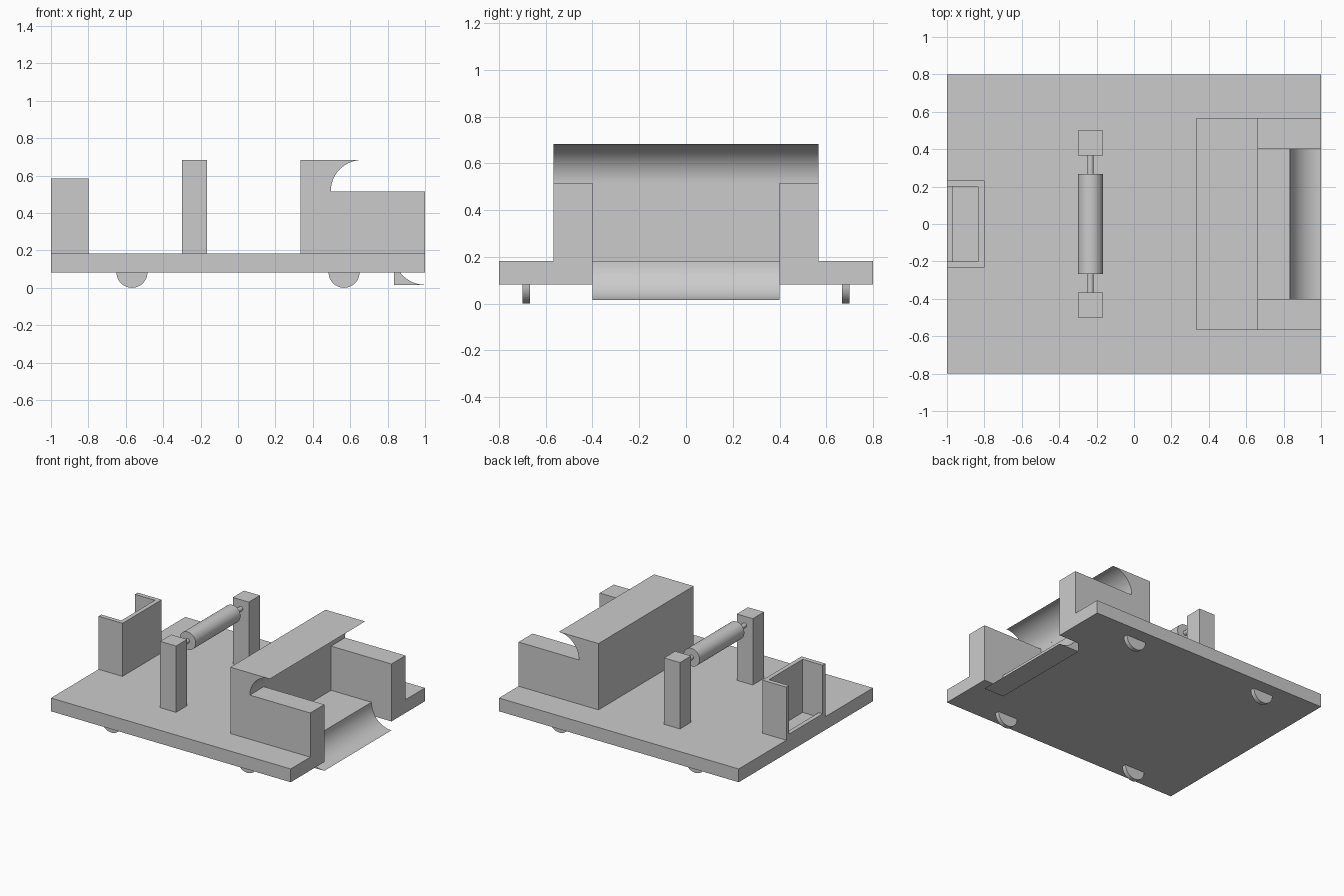
import bpy, bmesh, math
from mathutils import Vector

if "Cube" in bpy.data.objects:
    bpy.data.objects.remove(bpy.data.objects["Cube"])


def prism(name, pts, lo, hi, plane="XZ"):
    """Extrude a closed 2D profile between lo and hi along the remaining axis."""
    bm = bmesh.new()
    if plane == "XZ":
        verts = [bm.verts.new((a, lo, b)) for a, b in pts]
        step = Vector((0, hi - lo, 0))
    else:
        verts = [bm.verts.new((a, b, lo)) for a, b in pts]
        step = Vector((0, 0, hi - lo))
    face = bm.faces.new(verts)
    out = bmesh.ops.extrude_face_region(bm, geom=[face])
    moved = [g for g in out["geom"] if isinstance(g, bmesh.types.BMVert)]
    bmesh.ops.translate(bm, verts=moved, vec=step)
    bmesh.ops.recalc_face_normals(bm, faces=bm.faces)
    mesh = bpy.data.meshes.new(name)
    bm.to_mesh(mesh)
    bm.free()
    ob = bpy.data.objects.new(name, mesh)
    bpy.context.collection.objects.link(ob)
    return ob


def box(name, x0, x1, y0, y1, z0, z1):
    return prism(name, [(x0, y0), (x1, y0), (x1, y1), (x0, y1)], z0, z1, "XY")


def arc(cx, cz, r, a0, a1, n=24):
    angles = [math.radians(a0 + (a1 - a0) * i / n) for i in range(n + 1)]
    return [(cx + r * math.cos(a), cz + r * math.sin(a)) for a in angles]


def rod(name, r, length, x, z):
    bpy.ops.mesh.primitive_cylinder_add(vertices=48, radius=r, depth=length,
                                        location=(x, 0, z),
                                        rotation=(math.pi / 2, 0, 0))
    bpy.context.object.name = name


B, D, T = 0.083, 0.183, 0.683   # plate underside, deck, top of the tall parts
R = 0.167                       # radius of the large curves

# Base plate, notched at the ramp
prism("base_plate", [(-1, -0.8), (1, -0.8), (1, -0.4), (1 - R, -0.4),
                     (1 - R, 0.4), (1, 0.4), (1, 0.8), (-1, 0.8)], B, D, "XY")

# Concave ramp dropping through the notch
prism("exit_ramp", arc(1, D, R, 180, 270) + [(1 - R, D - R)], -0.4, 0.4)

# Main housing: curved overhang, with a channel cut between two side arms
housing = prism("housing", [(0.333, D), (0.333, T)]
                + arc(0.663, T - R, R, 90, 180) + [(1, T - R), (1, D)],
                -0.567, 0.567)
cutter = box("channel_cutter", 0.663 - R, 1.2, -0.4, 0.4, 0.1, T - R + 0.002)
cutter.hide_render = True
cutter.display_type = "WIRE"
cut = housing.modifiers.new("channel", "BOOLEAN")
cut.operation = "DIFFERENCE"
cut.solver = "EXACT"
cut.object = cutter

# Posts carrying the roller
for side, s in (("front", -1), ("back", 1)):
    y0, y1 = sorted((s * 0.367, s * 0.5))
    box(side + "_post", -0.3, -0.167, y0, y1, D, T)

# Roller and its axle stubs
rod("roller", 0.067, 0.533, -0.233, T - 0.067)
rod("axle", 0.0167, 0.734, -0.233, T - 0.067)

# Three-sided tray at the end, with a low lip on the open side
prism("tray_walls", [(-1, -0.233), (-0.8, -0.233), (-0.8, 0.233), (-1, 0.233),
                     (-1, 0.2), (-0.833, 0.2), (-0.833, -0.2), (-1, -0.2)],
      D, 0.583, "XY")
box("tray_lip", -1, -0.967, -0.2, 0.2, D, 0.217)

# Half-round feet under the plate
for xs, end in ((-1, "left"), (1, "right")):
    for ys, side in ((-1, "front"), (1, "back")):
        y0, y1 = sorted((ys * 0.667, ys * 0.7))
        prism(f"{side}_{end}_foot", arc(xs * 0.567, B, B, 180, 360), y0, y1)

# Smooth the curves, keep hard edges
for ob in bpy.context.scene.objects:
    ob.select_set(ob is not cutter)
bpy.context.view_layer.objects.active = housing
bpy.ops.object.shade_smooth_by_angle(angle=math.radians(30))
